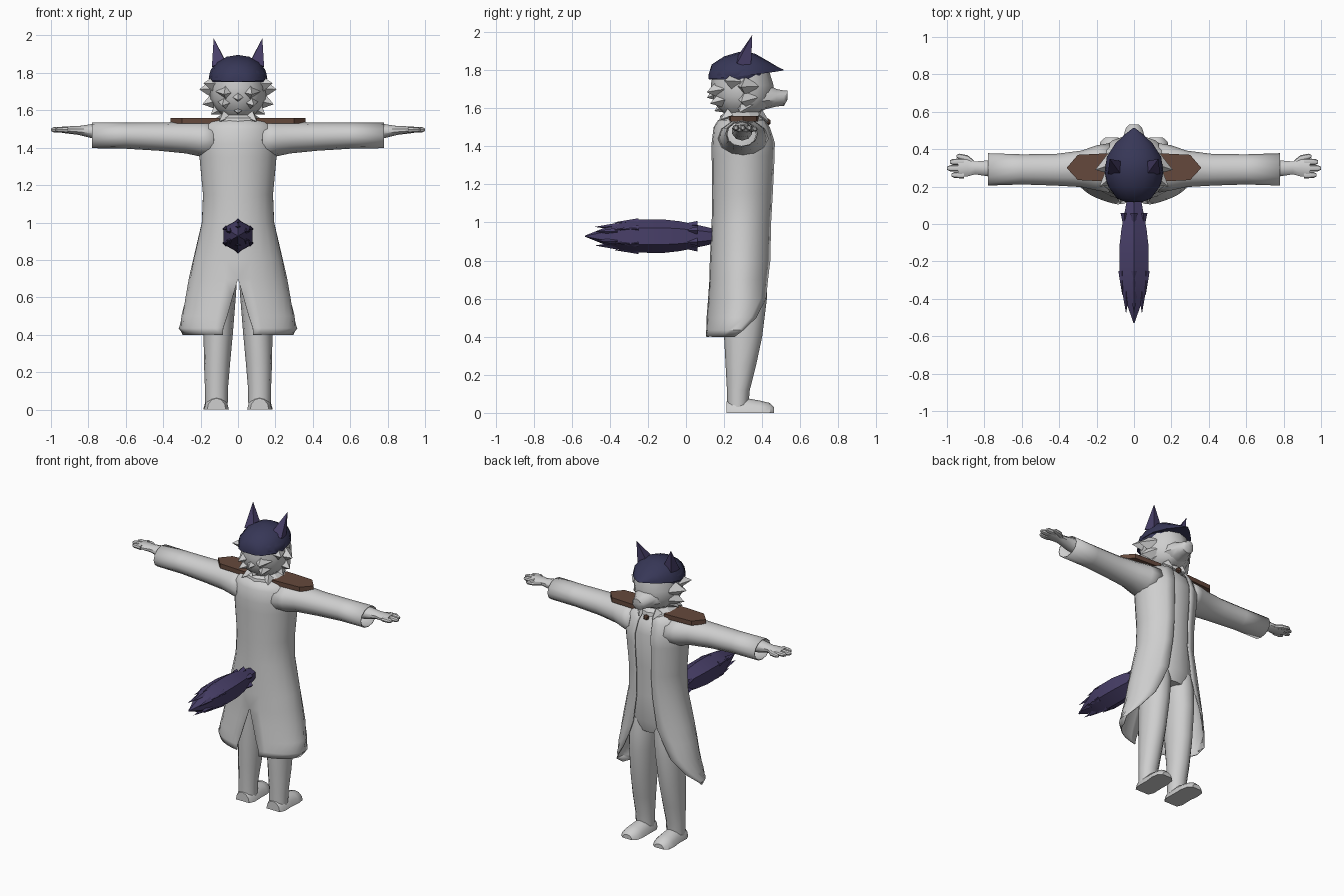
import bpy, bmesh, math
from mathutils import Vector

def material(name, rgb):
    m = bpy.data.materials.new(name)
    m.diffuse_color = (*rgb, 1)
    return m

GREY = material("pale grey", (0.62, 0.62, 0.62))
NAVY = material("navy felt", (0.038, 0.038, 0.095))
PURPLE = material("purple fur", (0.065, 0.05, 0.14))
BROWN = material("brown leather", (0.13, 0.066, 0.045))

def finish(name, bm, mat, mirror=False, thick=0, smooth=40):
    bmesh.ops.recalc_face_normals(bm, faces=bm.faces)
    me = bpy.data.meshes.new(name)
    bm.to_mesh(me)
    bm.free()
    me.materials.append(mat)
    ob = bpy.data.objects.new(name, me)
    bpy.context.collection.objects.link(ob)
    if mirror:
        ob.modifiers.new("Mirror", 'MIRROR').use_clip = False
    if thick:
        s = ob.modifiers.new("Solidify", 'SOLIDIFY')
        s.thickness, s.offset = thick, 0
    if smooth:
        bpy.ops.object.select_all(action='DESELECT')
        ob.select_set(True)
        bpy.context.view_layer.objects.active = ob
        bpy.ops.object.shade_smooth_by_angle(angle=math.radians(smooth))
    return ob

def skin(bm, rings, closed=True, caps=True):
    """Bridge equal rows of points with quads."""
    rows = [[bm.verts.new(p) for p in r] for r in rings]
    n = len(rows[0])
    for a, b in zip(rows, rows[1:]):
        for i in range(n if closed else n - 1):
            j = (i + 1) % n
            bm.faces.new((a[i], a[j], b[j], b[i]))
    if caps:
        bm.faces.new(rows[0])
        bm.faces.new(rows[-1])

def place(axis, t, u, v):
    return {'x': (t, u, v), 'y': (u, t, v), 'z': (u, v, t)}[axis]

def loft(name, mat, axis, rings, sides=12, flat=False, caps=True, **kw):
    """Rings are (position on axis, centre u, centre v, radius u, radius v)."""
    bm = bmesh.new()
    pts = []
    for t, cu, cv, ru, rv in rings:
        row = []
        for i in range(sides):
            a = math.tau * i / sides + math.pi / 2
            s = max(0, math.sin(a)) if flat else math.sin(a)
            row.append(place(axis, t, cu + ru * math.cos(a), cv + rv * s))
        pts.append(row)
    skin(bm, pts, caps=caps)
    return finish(name, bm, mat, **kw)

def spikes(name, mat, items, sides=4, mirror=False):
    """Pointed tufts: (base centre, tip, radius)."""
    bm = bmesh.new()
    for base, tip, r in items:
        b, t = Vector(base), Vector(tip)
        q = (t - b).to_track_quat('Z', 'Y')
        ring = [bm.verts.new(b + q @ Vector((r * math.cos(math.tau * i / sides),
                r * math.sin(math.tau * i / sides), 0))) for i in range(sides)]
        top = bm.verts.new(t)
        for i in range(sides):
            bm.faces.new((ring[i], ring[(i + 1) % sides], top))
        bm.faces.new(ring)
    return finish(name, bm, mat, mirror=mirror, smooth=0)

# Coat half: z, half width, centre y, half depth, back slit angle, front edge angle
coat_rows = [
    (0.40, 0.295, 0.270, 0.170, 16, 85), (0.435, 0.315, 0.272, 0.168, 14.5, 100),
    (0.50, 0.300, 0.278, 0.170, 11, 122), (0.60, 0.278, 0.288, 0.170, 6, 140),
    (0.70, 0.260, 0.288, 0.162, 0, 150), (0.80, 0.238, 0.290, 0.162, 0, 158),
    (1.00, 0.192, 0.295, 0.157, 0, 162), (1.15, 0.186, 0.300, 0.160, 0, 163),
    (1.35, 0.205, 0.304, 0.166, 0, 163), (1.42, 0.210, 0.304, 0.166, 0, 164),
    (1.50, 0.200, 0.295, 0.147, 0, 165), (1.535, 0.170, 0.295, 0.125, 0, 166),
    (1.555, 0.080, 0.295, 0.080, 0, 160)]
bm = bmesh.new()
rows = []
for z, w, yc, d, a0, a1 in coat_rows:
    row = []
    for i in range(11):
        a = math.radians(a0 + (a1 - a0) * i / 10)
        row.append((w * math.sin(a), yc - d * math.cos(a), z))
    rows.append(row)
skin(bm, rows, closed=False, caps=False)
finish("long_coat", bm, GREY, mirror=True, thick=0.006)

# Body under the coat
loft("body", GREY, 'z', [
    (0.74, 0, 0.31, 0.15, 0.10), (0.82, 0, 0.31, 0.175, 0.125),
    (1.00, 0, 0.30, 0.170, 0.142), (1.20, 0, 0.30, 0.170, 0.147),
    (1.42, 0, 0.30, 0.190, 0.155), (1.50, 0, 0.295, 0.175, 0.137),
    (1.54, 0, 0.295, 0.10, 0.10), (1.62, 0, 0.295, 0.07, 0.075)], 16)

# Legs and feet
loft("leg", GREY, 'z', [
    (0.03, 0.115, 0.272, 0.060, 0.055), (0.12, 0.115, 0.275, 0.062, 0.060),
    (0.25, 0.112, 0.288, 0.070, 0.080), (0.40, 0.106, 0.300, 0.078, 0.100),
    (0.60, 0.098, 0.310, 0.086, 0.115), (0.72, 0.092, 0.310, 0.088, 0.118),
    (0.82, 0.090, 0.305, 0.085, 0.115)], 12, mirror=True)
loft("foot", GREY, 'y', [
    (0.213, 0.115, 0, 0.050, 0.060), (0.25, 0.115, 0, 0.066, 0.075),
    (0.33, 0.115, 0, 0.064, 0.075), (0.39, 0.118, 0, 0.068, 0.064),
    (0.44, 0.120, 0, 0.060, 0.052), (0.462, 0.120, 0, 0.035, 0.030)],
    12, flat=True, mirror=True)

# Sleeves, open at the cuff
loft("sleeve", GREY, 'x', [
    (0.13, 0.300, 1.440, 0.130, 0.100), (0.20, 0.300, 1.447, 0.118, 0.092),
    (0.28, 0.295, 1.454, 0.095, 0.082), (0.42, 0.290, 1.459, 0.082, 0.073),
    (0.60, 0.292, 1.464, 0.078, 0.067), (0.78, 0.292, 1.466, 0.084, 0.066)],
    12, caps=False, mirror=True, thick=0.005)

# Hands
loft("hand", GREY, 'x', [
    (0.62, 0.295, 1.480, 0.055, 0.050), (0.77, 0.297, 1.488, 0.046, 0.040),
    (0.85, 0.300, 1.492, 0.036, 0.024), (0.89, 0.300, 1.494, 0.048, 0.021),
    (0.94, 0.298, 1.496, 0.048, 0.017)], 10, mirror=True)
for i, (y, end) in enumerate([(0.262, 0.975), (0.298, 1.0), (0.332, 0.985)]):
    loft(f"finger_{i + 1}", GREY, 'x', [
        (0.91, y, 1.496, 0.019, 0.016), (end - 0.015, y, 1.496, 0.016, 0.014),
        (end, y, 1.496, 0.008, 0.007)], 8, mirror=True)
loft("thumb", GREY, 'x', [
    (0.855, 0.325, 1.490, 0.014, 0.013), (0.89, 0.350, 1.490, 0.018, 0.014),
    (0.935, 0.362, 1.490, 0.014, 0.012), (0.95, 0.362, 1.490, 0.006, 0.006)],
    8, mirror=True)

# Shoulder boards: pointed plates
bm = bmesh.new()
outline = [(0.10, 0.225), (0.30, 0.235), (0.36, 0.30), (0.30, 0.37), (0.10, 0.38)]
skin(bm, [[(x, y, z) for x, y in outline] for z in (1.530, 1.560)])
finish("shoulder_board", bm, BROWN, mirror=True, smooth=0)

# Collar with points, and its clasp
loft("collar", GREY, 'z', [
    (1.535, 0, 0.30, 0.135, 0.125), (1.560, 0, 0.30, 0.120, 0.120),
    (1.585, 0, 0.30, 0.080, 0.085)], 10, smooth=0)
spikes("collar_point", GREY, [
    ((0.06, 0.38, 1.565), (0.05, 0.44, 1.525), 0.035),
    ((0.07, 0.23, 1.565), (0.10, 0.18, 1.540), 0.035)], mirror=True)
bm = bmesh.new()
bmesh.ops.create_icosphere(bm, subdivisions=1, radius=0.02)
bmesh.ops.translate(bm, vec=(0, 0.428, 1.528), verts=bm.verts)
finish("clasp", bm, BROWN)

# Head and muzzle
loft("head", GREY, 'z', [
    (1.570, 0, 0.29, 0.075, 0.085), (1.605, 0, 0.30, 0.120, 0.135),
    (1.660, 0, 0.295, 0.148, 0.155), (1.720, 0, 0.295, 0.150, 0.165),
    (1.800, 0, 0.290, 0.138, 0.145)], 12)
loft("muzzle", GREY, 'y', [
    (0.36, 0, 1.655, 0.110, 0.075), (0.43, 0, 1.660, 0.085, 0.062),
    (0.475, 0, 1.655, 0.058, 0.046), (0.515, 0, 1.653, 0.045, 0.040),
    (0.532, 0, 1.668, 0.028, 0.024)], 10)

# Cheek and nape fur
spikes("cheek_fur", GREY, [
    ((0.115, 0.32, 1.715), (0.207, 0.29, 1.712), 0.065),
    ((0.110, 0.32, 1.655), (0.190, 0.29, 1.632), 0.060),
    ((0.090, 0.31, 1.620), (0.145, 0.28, 1.578), 0.050),
    ((0.120, 0.25, 1.740), (0.185, 0.20, 1.745), 0.050),
    ((0.060, 0.19, 1.700), (0.075, 0.108, 1.685), 0.060),
    ((0.060, 0.21, 1.650), (0.085, 0.125, 1.625), 0.055)], mirror=True)
spikes("nape_fur", GREY, [
    ((0, 0.20, 1.69), (0, 0.110, 1.655), 0.07),
    ((0, 0.24, 1.63), (0, 0.150, 1.585), 0.07)])

# Cap: flat-bottomed dome drawn to a peak at the face
cap = [(0.118, 0.045, 1.753, 1.775), (0.135, 0.090, 1.755, 1.830),
       (0.200, 0.138, 1.760, 1.872), (0.280, 0.157, 1.768, 1.896),
       (0.360, 0.145, 1.777, 1.888), (0.430, 0.100, 1.786, 1.848),
       (0.480, 0.048, 1.793, 1.818), (0.512, 0.006, 1.799, 1.803)]
loft("cap", NAVY, 'y', [(y, 0, b, w, t - b) for y, w, b, t in cap], 16, flat=True)
loft("cap_band", NAVY, 'z', [
    (1.752, 0, 0.27, 0.147, 0.148), (1.775, 0, 0.275, 0.156, 0.155),
    (1.805, 0, 0.28, 0.150, 0.150), (1.850, 0, 0.285, 0.110, 0.115)], 16)

# Ears
spikes("ear", PURPLE, [((0.095, 0.30, 1.835), (0.130, 0.348, 1.985), 0.055)], mirror=True)

# Tail with fur tips
loft("tail", PURPLE, 'y', [
    (0.16, 0, 0.928, 0.035, 0.035), (0.10, 0, 0.928, 0.050, 0.050),
    (-0.03, 0, 0.928, 0.078, 0.078), (-0.12, 0, 0.928, 0.090, 0.088),
    (-0.29, 0, 0.928, 0.090, 0.086), (-0.40, 0, 0.928, 0.055, 0.055),
    (-0.53, 0, 0.928, 0.003, 0.003)], 6)
tufts = []
for y, r, length in [(0.06, 0.060, 0.10), (-0.25, 0.074, 0.13), (-0.36, 0.050, 0.12)]:
    for k in range(6):
        a = math.tau * k / 6 + math.pi / 2
        c, s = math.cos(a), math.sin(a)
        tufts.append(((r * c, y, 0.928 + r * s),
                      (r * c * 0.98, y - length, 0.928 + r * s * 0.98), 0.020))
spikes("tail_tufts", PURPLE, tufts)
